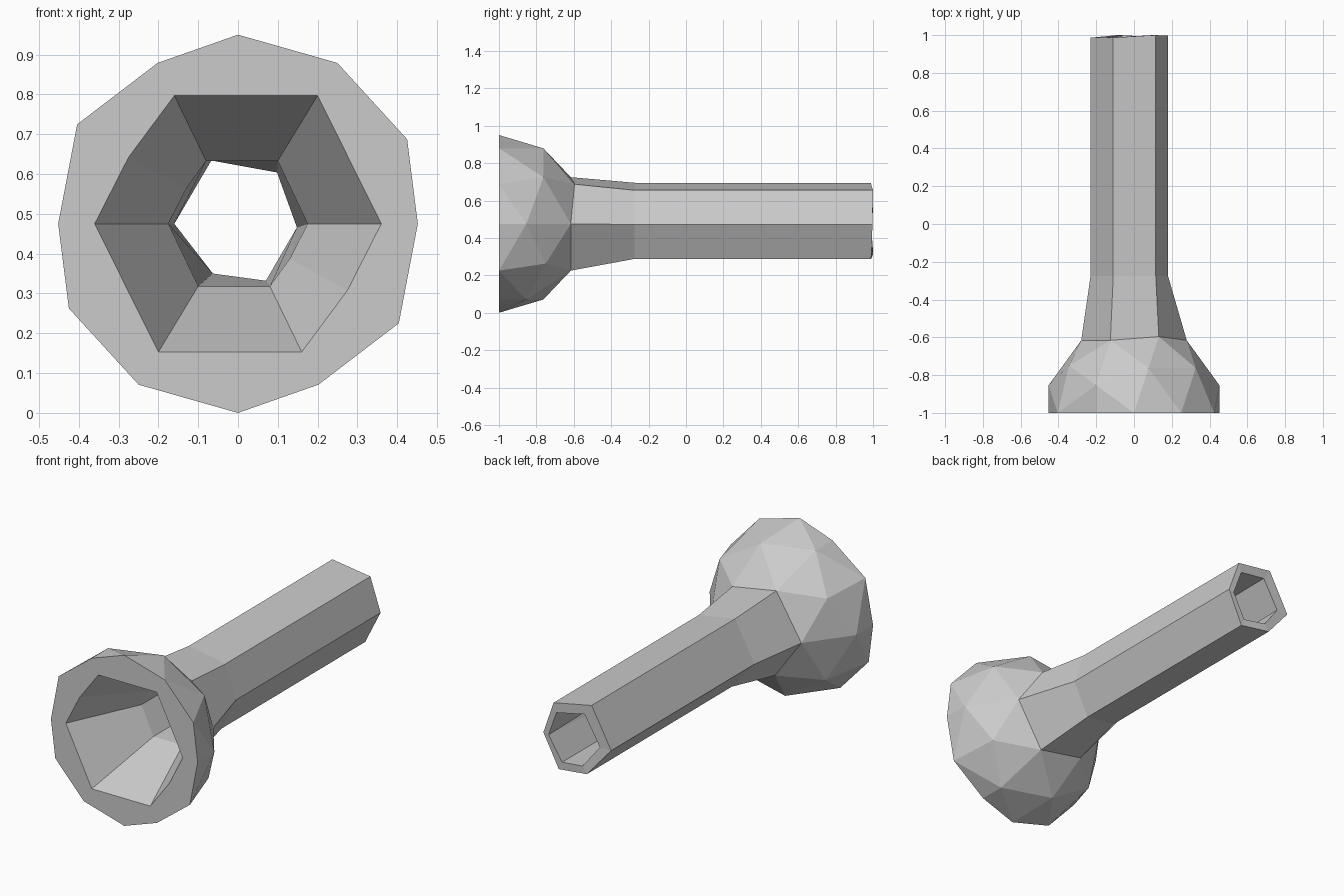
import bpy, bmesh, math
from mathutils import Vector

if "Cube" in bpy.data.objects:
    bpy.data.objects.remove(bpy.data.objects["Cube"])

R = 0.475  # bell radius, also height of the axis

# Bell: half of a low-poly icosphere, cut flat at the mouth
bpy.ops.mesh.primitive_ico_sphere_add(subdivisions=2, radius=R, location=(0, 0, 0))
horn = bpy.context.object
horn.name = "flared_hollow_horn"
bm = bmesh.new()
bm.from_mesh(horn.data)
bmesh.ops.translate(bm, verts=bm.verts, vec=(0, -1, R))
bmesh.ops.bisect_plane(bm, geom=bm.verts[:] + bm.edges[:] + bm.faces[:], dist=1e-3,
                       plane_co=(0, -1, 0), plane_no=(0, 1, 0), clear_inner=True)
rim_edges = [e for e in bm.edges if e.is_boundary]


def clockwise(v):
    # order around the axis, starting at the left corner
    return (math.pi + 0.1 - math.atan2(v.co.z - R, v.co.x)) % math.tau


def ring(points, depths):
    return [bm.verts.new((x, y, z)) for (x, z), y in zip(points, depths)]


def bridge(a, b):
    n = len(a)
    for i in range(n):
        j = (i + 1) % n
        corners = list(dict.fromkeys((a[i], a[j], b[j], b[i])))
        bm.faces.new(corners)


# Open the six faces around the rear pole as the base of the tube
pole = min(bm.verts, key=lambda v: (v.co - Vector((0, R - 1, R))).length)
base = sorted((e.other_vert(pole) for e in pole.link_edges), key=clockwise)
bmesh.ops.delete(bm, geom=[pole], context='VERTS')

# Outer tube: neck, then straight hexagonal pipe
hexagon = [(-.23, .475), (-.11, .695), (.115, .655), (.18, .472), (.09, .288), (-.09, .312)]
tip_y = [.986, .987, 1.0, .997, .99, 1.0]
neck = ring(hexagon, [-.275] * 6)
tip = ring(hexagon, tip_y)
bridge(base, neck)
bridge(neck, tip)

# Tip wall and bore: throat corners taper to the inner hexagon
hole = ring([(-.16, .475), (-.067, .634), (.098, .604), (.148, .466), (.07, .332), (-.063, .35)], tip_y)
bridge(tip, hole)
throat = ring([(-.175, .475), (-.13, .563), (-.08, .633), (.1, .633),
               (.175, .475), (.13, .387), (.08, .318), (-.1, .318)], [-.6] * 8)
bridge([hole[i] for i in (0, 0, 1, 2, 3, 3, 4, 5)], throat)

# Mouth: cone from the throat to the flat front rim
mouth = ring([(-.36, .475), (-.275, .642), (-.16, .797), (.2, .797),
              (.36, .475), (.275, .308), (.16, .153), (-.2, .153)], [-1] * 8)
bridge(throat, mouth)
mouth_edges = [bm.edges.get((mouth[i - 1], mouth[i])) for i in range(8)]
bmesh.ops.triangle_fill(bm, edges=rim_edges + mouth_edges, use_beauty=True, normal=(0, -1, 0))

bmesh.ops.recalc_face_normals(bm, faces=bm.faces)
bm.to_mesh(horn.data)
bm.free()
bpy.ops.object.shade_flat()
